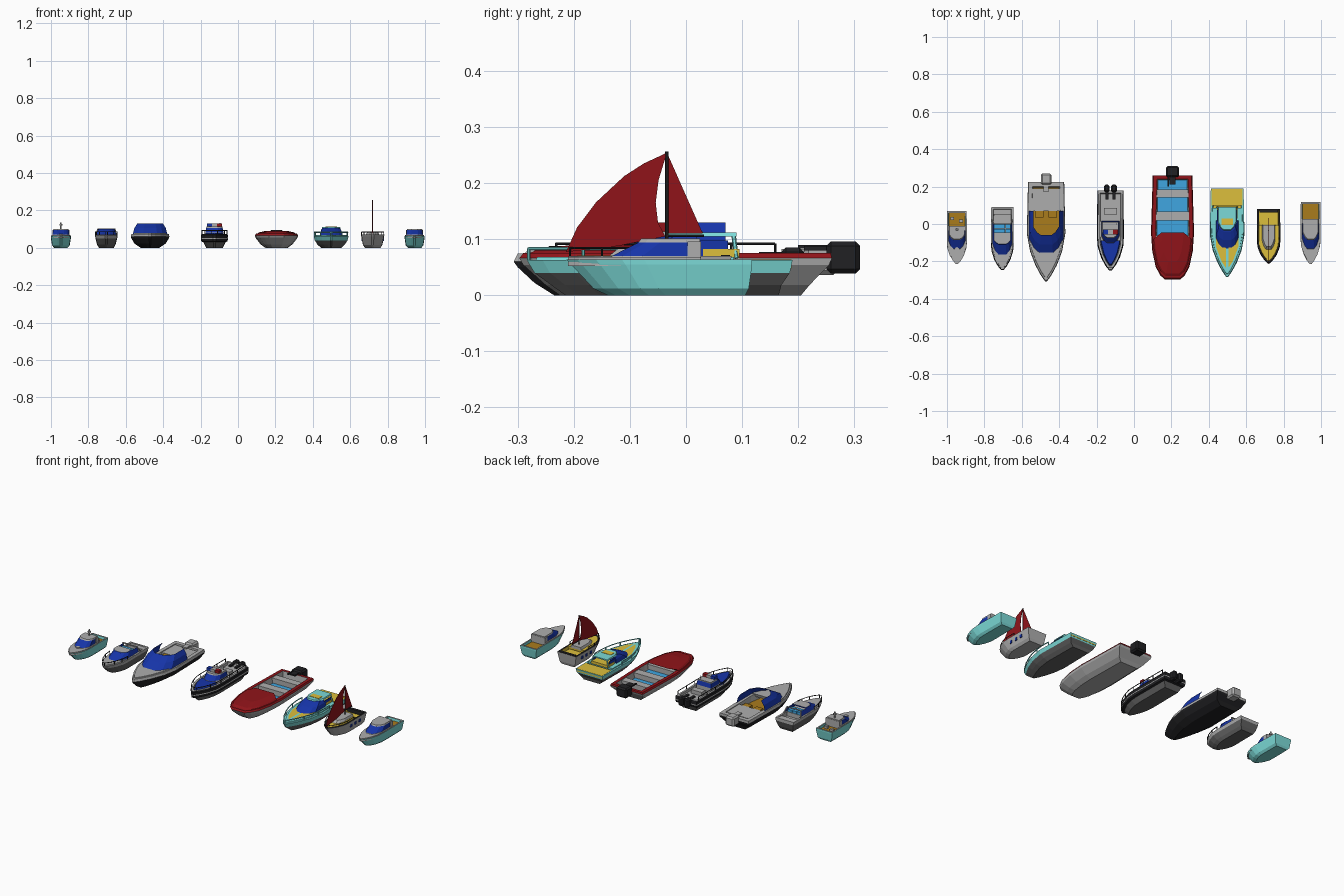
import bpy, bmesh, math
from mathutils import Vector

if "Cube" in bpy.data.objects:
    bpy.data.objects.remove(bpy.data.objects["Cube"])

COLS = {"grey": (.42, .42, .42), "dark_grey": (.12, .12, .12), "black": (.015, .015, .017),
        "teal": (.2, .7, .68), "blue": (.008, .035, .4), "red": (.28, .007, .01),
        "yellow": (.72, .52, .045), "sky": (.05, .38, .75), "brown": (.4, .2, .012)}
MATS = {}
for n, c in COLS.items():
    MATS[n] = bpy.data.materials.new(n)
    MATS[n].diffuse_color = (*c, 1)

SHARP = [(0, .05), (.06, .27), (.16, .55), (.3, .83), (.48, 1), (1, .94)]
FULL = [(0, .1), (.06, .38), (.16, .7), (.3, .95), (.42, 1), (1, .97)]
BLUNT = [(0, .36), (.04, .57), (.12, .78), (.27, .94), (.45, 1), (1, .92)]
CABIN = [(0, .4), (.12, .72), (.35, 1), (1, 1)]


def finish(name, bm, mats):
    bmesh.ops.recalc_face_normals(bm, faces=bm.faces[:])
    me = bpy.data.meshes.new(name)
    bm.to_mesh(me)
    bm.free()
    for m in mats:
        me.materials.append(MATS[m])
    ob = bpy.data.objects.new(name, me)
    bpy.context.collection.objects.link(ob)
    return ob


def half_width(shape, t):
    for (a, wa), (b, wb) in zip(shape, shape[1:]):
        if t <= b:
            return wa + (wb - wa) * (t - a) / (b - a)
    return shape[-1][1]


# Loft of boat-shaped outlines; level = (z, half width, bow y, stern y)
def loft(name, cx, levels, bands, cap, shape=SHARP, cut=1, aft=None, top=True, bottom=True, back=True):
    ts = [t for t, _ in shape if t < cut] + [cut]
    names = list(dict.fromkeys(list(bands) + [cap] + ([aft] if aft else [])))
    bm = bmesh.new()
    rings = []
    for z, w, yb, ys in levels:
        pts = [(half_width(shape, t) * w, yb + t * (ys - yb)) for t in ts]
        pts += [(-x, y) for x, y in reversed(pts)]
        rings.append([bm.verts.new((cx + x, y, z)) for x, y in pts])
    n = len(rings[0])
    for a, b, m in zip(rings, rings[1:], bands):
        for k in range(n):
            stern = k == n // 2 - 1
            if stern and not back:
                continue
            f = bm.faces.new((a[k], a[(k + 1) % n], b[(k + 1) % n], b[k]))
            f.material_index = names.index(aft if stern and aft else m)
    if top:
        bm.faces.new(rings[-1]).material_index = names.index(cap)
    if bottom:
        bm.faces.new(rings[0]).material_index = names.index(bands[0])
    return finish(name, bm, names)


def box(name, x, y, z, mat, bevel=0):
    bm = bmesh.new()
    bmesh.ops.create_cube(bm, size=1)
    for v in bm.verts:
        v.co = [lo + (hi - lo) * (c + .5) for (lo, hi), c in zip((x, y, z), v.co)]
    if bevel:
        bmesh.ops.bevel(bm, geom=bm.edges[:], offset=bevel, segments=1, affect='EDGES')
    return finish(name, bm, [mat])


def tube(name, paths, r, mat):
    bm = bmesh.new()
    for path in paths:
        for a, b in zip(path, path[1:]):
            a, b = Vector(a), Vector(b)
            d = b - a
            m = d.to_track_quat('Z', 'Y').to_matrix().to_4x4()
            m.translation = (a + b) / 2
            bmesh.ops.create_cone(bm, cap_ends=True, segments=6, radius1=r, radius2=r, depth=d.length, matrix=m)
    return finish(name, bm, [mat])


# Guard rail following the hull outline between t0 and t1, with posts
def rail(name, cx, w, yb, ys, z0, z1, t0, t1, mat, shape=SHARP, r=.0022, n=6):
    paths = []
    for s in (1, -1):
        p = []
        for i in range(n + 1):
            t = t0 + (t1 - t0) * i / n
            x, y = cx + s * w * half_width(shape, t), yb + t * (ys - yb)
            p.append((x, y, z1))
            if i % 2 == 0:
                paths.append([(x, y, z0), (x, y, z1)])
        paths.append(p)
    paths.append([paths[-1][0], (2 * cx - paths[-1][0][0], *paths[-1][0][1:])])
    return tube(name, paths, r, mat)


def outboard(name, cx, y, w, z, length, mat):
    box(name + "_cowl", (cx - w, cx + w), (y, y + length), (z * .4, z), mat, .008)
    box(name + "_bracket", (cx - w * .5, cx + w * .5), (y - .04, y + .01), (z - .016, z - .008), mat)


# Two small cabin cruisers
for tag, cx, ys, gap in (("left", -.947, .07, -.012), ("right", .944, .118, .025)):
    w = .054
    loft(tag + "_cruiser_hull", cx, [(0, .036, -.14, ys - .012), (.012, .047, -.165, ys - .006), (.055, w, -.205, ys),
         (.064, w, -.214, ys), (.064, w - .008, -.2, ys - .01), (.05, w - .01, -.195, ys - .012)],
         ["teal", "teal", "teal", "grey", "teal"], "brown", FULL)
    L = ys + .214
    loft(tag + "_cruiser_deck", cx, [(.052, w - .002, -.21, ys), (.068, w - .003, -.21, ys)], ["grey"], "grey", FULL,
         cut=(gap + .214) / L)
    loft(tag + "_cruiser_cabin", cx, [(.066, .045, -.135, gap), (.07, .045, -.132, gap), (.094, .042, -.085, gap),
         (.101, .04, -.08, gap)], ["grey", "blue", "grey"], "grey", CABIN, aft="grey")
    box(tag + "_cruiser_pillars", (cx - .0455, cx + .0455), (gap - .022, gap + .002), (.066, .096), "grey")
for dx, y in ((-.025, .03), (.022, .015)):
    box("cockpit_crate", (-.947 + dx - .01, -.947 + dx + .01), (y - .008, y + .008), (.05, .064), "grey")
tube("cabin_mast", [[(-.947, -.03, .1), (-.947, -.03, .135)]], .005, "grey")
tube("cabin_lamp", [[(-.947, -.03, .118), (-.947, -.03, .126)]], .009, "grey")
tube("deck_hatch", [[(-.947, -.135, .066), (-.947, -.135, .074)]], .012, "grey")

# Small sports cruiser
cx = -.704
loft("sports_cruiser_hull", cx, [(0, .04, -.17, .07), (.018, .05, -.2, .08), (.05, .058, -.235, .09), (.068, .061, -.247, .09),
     (.068, .05, -.225, .08), (.045, .047, -.22, .075)], ["dark_grey", "dark_grey", "grey", "grey", "grey"], "grey", FULL)
loft("sports_cruiser_foredeck", cx, [(.055, .056, -.24, .09), (.071, .053, -.235, .09)], ["grey"], "grey", FULL, cut=.6)
loft("sports_cruiser_windscreen", cx, [(.07, .053, -.165, .005), (.096, .045, -.11, .005)], ["blue"], "grey", CABIN,
     top=False, bottom=False, back=False)
loft("sports_cruiser_roof", cx, [(.094, .046, -.112, -.045), (.1, .044, -.108, -.045)], ["blue"], "grey", CABIN)
for i in range(3):
    for y in (-.048, -.024):
        box("sky_seat", (cx - .044 + i * .03, cx - .016 + i * .03), (y, y + .021), (.07, .084), "sky")
box("sports_cruiser_helm_base", (cx - .047, cx + .047), (-.05, 0), (.045, .07), "grey")
box("sports_cruiser_stern_bench", (cx - .046, cx + .046), (.05, .078), (.045, .066), "grey")
rail("sports_cruiser_bow_rail", cx, .058, -.243, .09, .068, .086, 0, .42, "black", FULL)
tube("sports_cruiser_arch", [[(cx - .055, .02, .068), (cx - .045, 0, .1), (cx + .045, 0, .1), (cx + .055, .02, .068)]], .004, "grey")

# Wide speedboat with large windscreen
cx = -.47
loft("speedboat_hull", cx, [(0, .05, -.235, .19), (.022, .083, -.27, .2), (.05, .1, -.3, .222), (.06, .103, -.307, .225),
     (.074, .1, -.3, .225), (.074, .078, -.27, .2), (.04, .074, -.26, .195)],
     ["black", "black", "black", "grey", "grey", "grey"], "brown", SHARP)
loft("speedboat_foredeck", cx, [(.06, .098, -.295, .225), (.078, .094, -.285, .225)], ["grey"], "grey", SHARP, cut=.42)
box("speedboat_stern_deck", (cx - .083, cx + .083), (.07, .19), (.04, .07), "grey")
loft("speedboat_windscreen", cx, [(.074, .092, -.16, .07), (.105, .084, -.11, .07), (.13, .068, -.06, .07)],
     ["blue", "blue"], "blue", CABIN, top=False, bottom=False, back=False)
outboard("speedboat_motor", cx, .21, .028, .09, .06, "grey")
for s in (-1, 1):
    box("speedboat_seat", (cx + s * .036 - .022, cx + s * .036 + .022), (.035, .07), (.04, .068), "brown")

# Patrol boat
cx = -.126
loft("patrol_hull", cx, [(0, .045, -.19, .15), (.03, .06, -.22, .165), (.034, .07, -.24, .175), (.048, .072, -.245, .18),
     (.053, .071, -.245, .18), (.068, .072, -.248, .18), (.074, .068, -.243, .178), (.074, .057, -.225, .165),
     (.06, .055, -.22, .16)], ["dark_grey", "black", "black", "grey", "black", "black", "grey", "grey"], "grey", FULL)
loft("patrol_foredeck", cx, [(.06, .054, -.222, .16), (.08, .05, -.215, .16)], ["blue"], "blue", FULL, cut=.34)
loft("patrol_cabin", cx, [(.06, .049, -.105, .015), (.082, .048, -.1, .015), (.106, .044, -.075, .01), (.114, .043, -.072, .012)],
     ["grey", "blue", "grey"], "grey", CABIN)
for i, m in enumerate(("blue", "grey", "red")):
    box("patrol_light_" + m, (cx - .04 + i * .027, cx - .014 + i * .027), (-.055, -.03), (.114, .13), m)
box("patrol_stern_bench", (cx - .035, cx + .035), (.05, .085), (.06, .082), "grey")
rail("patrol_rail", cx, .068, -.244, .18, .07, .092, .03, .95, "black", FULL, n=10)
tube("patrol_antenna", [[(cx + .03, 0, .11), (cx + .03, 0, .132)]], .002, "black")
for s in (-.019, .019):
    outboard("patrol_motor", cx + s, .17, .015, .085, .04, "black")

# Open rowing motorboat
cx = .206
loft("motorboat_hull", cx, [(0, .06, -.225, .205), (.018, .085, -.25, .22), (.054, .113, -.29, .255), (.066, .115, -.297, .26),
     (.075, .11, -.29, .258), (.075, .09, -.265, .24), (.04, .084, -.25, .235)],
     ["grey", "grey", "grey", "red", "red", "grey"], "sky", BLUNT)
loft("motorboat_foredeck", cx, [(.07, .109, -.288, .258), (.082, .097, -.265, .25), (.09, .06, -.2, .22)],
     ["red", "red"], "red", BLUNT, cut=.37)
for y0, y1 in ((-.09, -.062), (.02, .067), (.142, .185)):
    box("motorboat_bench", (cx - .092, cx + .092), (y0, y1), (.042, .071), "grey")
outboard("motorboat_motor", cx, .25, .034, .096, .06, "black")
box("motorboat_tiller", (cx - .026, cx - .018), (.2, .26), (.083, .09), "black")

# Teal and yellow cruiser
cx = .498
loft("yellow_cruiser_hull", cx, [(0, .055, -.215, .165), (.018, .074, -.24, .17), (.04, .088, -.27, .185), (.063, .093, -.284, .19),
     (.063, .08, -.26, .185), (.05, .077, -.255, .183)], ["dark_grey", "dark_grey", "teal", "teal", "teal"], "yellow", SHARP)
loft("yellow_cruiser_deck", cx, [(.05, .085, -.275, .19), (.068, .082, -.265, .19)], ["teal"], "teal", SHARP, cut=.77)
for s in (-1, 1):
    bm = bmesh.new()
    bm.faces.new([bm.verts.new((cx + s * x, y, .0695)) for x, y in ((.006, -.235), (.03, -.2), (.06, -.12), (.06, -.06), (.006, -.13))])
    finish("yellow_deck_pad", bm, ["yellow"])
box("yellow_stern_pad", (cx - .083, cx + .083), (.1, .188), (.048, .064), "yellow")
loft("yellow_cruiser_windscreen", cx, [(.068, .06, -.13, .02), (.09, .055, -.085, .02), (.106, .045, -.04, .02)],
     ["blue", "blue"], "blue", CABIN)
loft("yellow_cruiser_roof", cx, [(.105, .05, -.035, .09), (.112, .047, -.03, .09)], ["teal"], "teal", CABIN)
box("yellow_roof_panel", (cx - .03, cx + .03), (-.005, .03), (.11, .114), "yellow")
box("yellow_cockpit_bench", (cx - .055, cx + .055), (.03, .095), (.066, .082), "yellow")
for s in (-1, 1):
    tube("roof_post", [[(cx + s * .045, .085, .106), (cx + s * .055, .09, .066)]], .004, "teal")
    box("cabin_side_window", (cx + s * .052 - .002, cx + s * .052 + .002), (.015, .075), (.07, .098), "blue")
rail("yellow_cruiser_rail", cx, .09, -.28, .19, .063, .083, 0, .62, "teal", SHARP, r=.003)

# Sailboat
cx = .72
loft("sailboat_hull", cx, [(0, .042, -.14, .07), (.015, .052, -.165, .075), (.06, .061, -.203, .08), (.07, .063, -.21, .081),
     (.07, .054, -.195, .075), (.05, .052, -.19, .072)], ["grey", "grey", "grey", "black", "yellow"], "yellow", FULL)
loft("sailboat_foredeck", cx, [(.055, .055, -.198, .08), (.071, .053, -.194, .08)], ["yellow"], "yellow", FULL, cut=.68)
loft("sailboat_cabin", cx, [(.068, .036, -.14, -.005), (.084, .03, -.12, -.005)], ["grey"], "grey", CABIN)
box("sailboat_stern_locker", (cx - .05, cx + .05), (.062, .078), (.05, .072), "black")
for s in (-1, 1):
    for y in (-.06, -.02, .02):
        box("sailboat_porthole", (cx + s * .058 - .003, cx + s * .058 + .003), (y - .007, y + .007), (.036, .052), "blue")
rail("sailboat_rail", cx, .06, -.207, .08, .068, .084, 0, .6, "black", FULL, r=.0018)
tube("mast", [[(cx, -.034, .065), (cx, -.034, .256)]], .003, "black")
tube("boom", [[(cx, -.034, .106), (cx, .032, .106)]], .0025, "black")
JIB = [(-.034, .254), (-.075, .235), (-.11, .2125), (-.16, .166), (-.194, .121), (-.214, .077), (-.12, .088), (-.037, .105),
       (-.05, .13), (-.054, .165), (-.049, .205)]
MAIN = [(-.033, .252), (-.033, .11), (.03, .11)]
for name, pts in (("jib_sail", JIB), ("main_sail", MAIN)):
    bm = bmesh.new()
    f = bm.faces.new([bm.verts.new((cx - .001, y, z)) for y, z in pts])
    ext = bmesh.ops.extrude_face_region(bm, geom=[f])["geom"]
    for v in ext:
        if isinstance(v, bmesh.types.BMVert):
            v.co.x += .002
    finish(name, bm, ["red"])

for m in bpy.data.materials:
    if m.users and not m.is_grease_pencil:
        m.use_nodes = True
        m.node_tree.nodes["Principled BSDF"].inputs["Base Color"].default_value = m.diffuse_color
